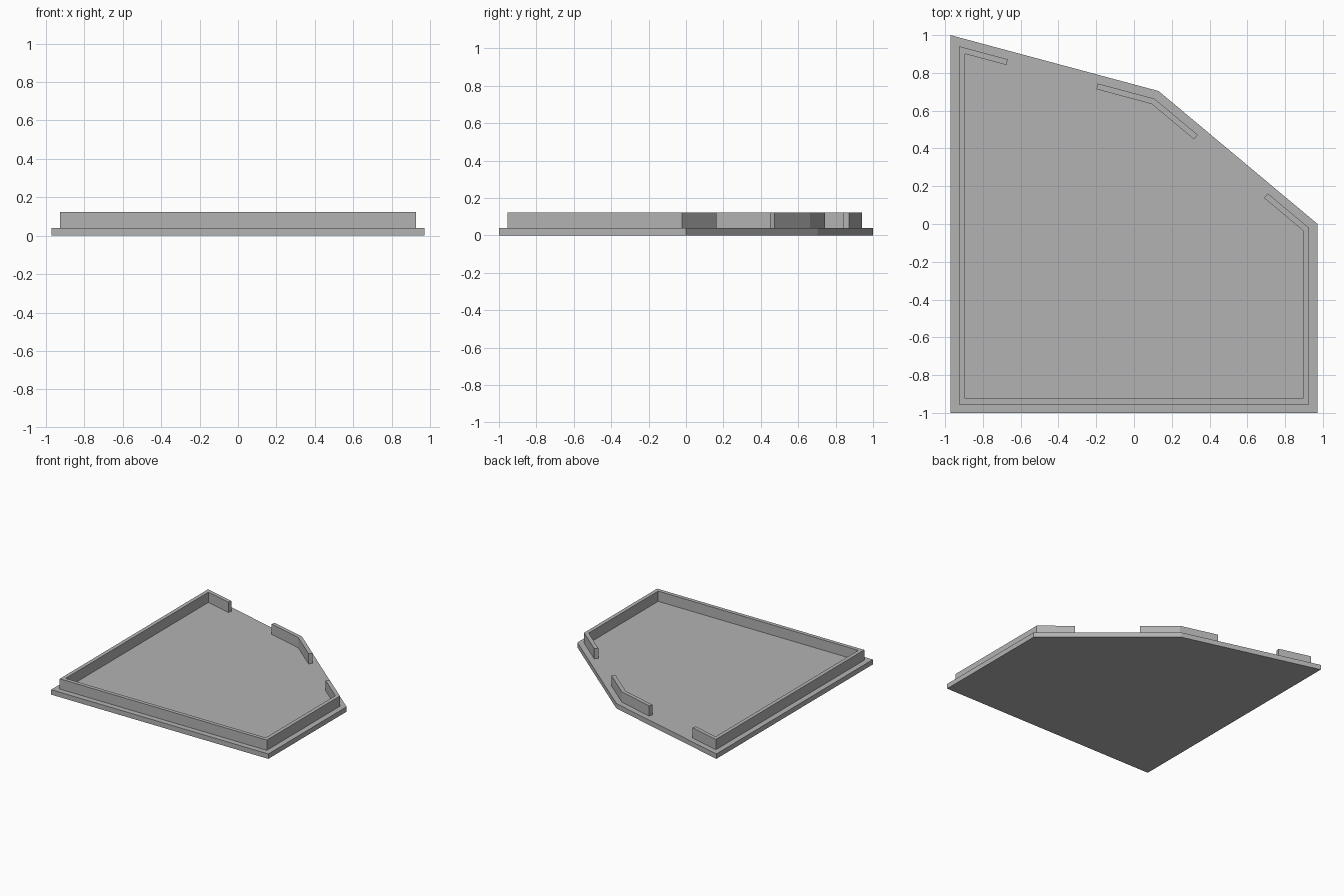
import bpy
import bmesh
from mathutils import Vector

cube = bpy.data.objects.get("Cube")
if cube:
    bpy.data.objects.remove(cube, do_unlink=True)

PLATE_TOP = 0.04
WALL_TOP = 0.123
MARGIN = 0.045      # plate edge to wall
THICKNESS = 0.031   # wall thickness

grey = bpy.data.materials.new("grey")
grey.use_nodes = True
colour = (0.45, 0.45, 0.45, 1)
grey.diffuse_color = colour
grey.node_tree.nodes["Principled BSDF"].inputs["Base Color"].default_value = colour


def inset(points, distance, closed):
    """Offset a counter-clockwise path inwards with mitred corners."""
    n = len(points)
    result = []
    for i, p in enumerate(points):
        before = points[i - 1] if closed or i > 0 else None
        after = points[(i + 1) % n] if closed or i < n - 1 else None
        d_in = (p - before).normalized() if before else (after - p).normalized()
        d_out = (after - p).normalized() if after else d_in
        n_in = Vector((-d_in.y, d_in.x))
        n_out = Vector((-d_out.y, d_out.x))
        result.append(p + (n_in + n_out) * distance / (1 + n_in.dot(n_out)))
    return result


def prism(name, outline, bottom, top):
    """Extrude a flat outline upwards into a solid."""
    bm = bmesh.new()
    face = bm.faces.new([bm.verts.new((p.x, p.y, bottom)) for p in outline])
    extruded = bmesh.ops.extrude_face_region(bm, geom=[face], use_keep_orig=True)
    verts = [g for g in extruded["geom"] if isinstance(g, bmesh.types.BMVert)]
    bmesh.ops.translate(bm, vec=(0, 0, top - bottom), verts=verts)
    bmesh.ops.recalc_face_normals(bm, faces=bm.faces)
    mesh = bpy.data.meshes.new(name)
    bm.to_mesh(mesh)
    bm.free()
    mesh.materials.append(grey)
    obj = bpy.data.objects.new(name, mesh)
    bpy.context.collection.objects.link(obj)
    return obj


def wall(name, path):
    """Raise a wall of even thickness along the inside of a path."""
    inner = inset(path, THICKNESS, False)
    return prism(name, path + inner[::-1], PLATE_TOP, WALL_TOP)


def along(start, target, distance):
    return start + (target - start).normalized() * distance


# Five-sided base plate
outline = [Vector(p) for p in
           ((-0.972, -1), (0.972, -1), (0.972, 0), (0.13, 0.704), (-0.972, 1))]
prism("base_plate", outline, 0, PLATE_TOP)

# Rim walls, with a gap in each slanted side
front_right, front_left, side, kink, back = inset(outline, MARGIN, True)
wall("main_rim_wall", [along(back, kink, 0.268), back, front_right,
                       front_left, side, along(side, kink, 0.285)])
wall("corner_rim_wall", [along(kink, side, 0.298), kink, along(kink, back, 0.311)])
